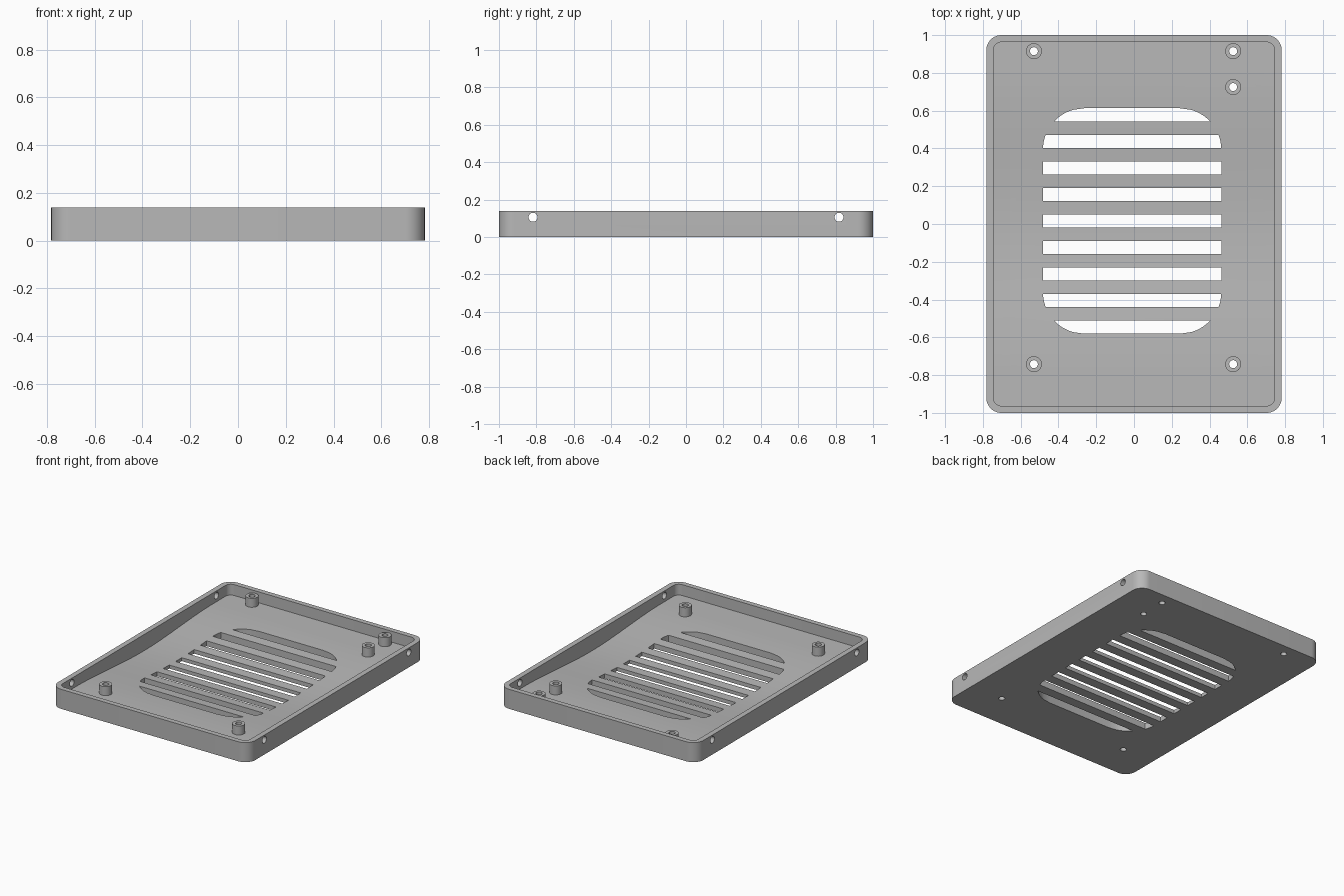
import bpy, bmesh
from math import pi, cos, sin, sqrt

if "Cube" in bpy.data.objects:
    bpy.data.objects.remove(bpy.data.objects["Cube"], do_unlink=True)

grey = bpy.data.materials.new("plain grey")
grey.use_nodes = True
colour = (0.48, 0.48, 0.48, 1)
grey.diffuse_color = colour
grey.node_tree.nodes["Principled BSDF"].inputs["Base Color"].default_value = colour

HEIGHT = 0.14
FLOOR, DISH_FLOOR, DISH_HALF = 0.062, 0.024, 0.8


def extrude(name, points, vec):
    """Solid made by sweeping a closed outline along a vector."""
    bm = bmesh.new()
    face = bm.faces.new([bm.verts.new(p) for p in points])
    swept = bmesh.ops.extrude_face_region(bm, geom=[face])
    verts = [v for v in swept["geom"] if isinstance(v, bmesh.types.BMVert)]
    bmesh.ops.translate(bm, verts=verts, vec=vec)
    bmesh.ops.recalc_face_normals(bm, faces=bm.faces)
    mesh = bpy.data.meshes.new(name)
    bm.to_mesh(mesh)
    bm.free()
    mesh.materials.append(grey)
    obj = bpy.data.objects.new(name, mesh)
    bpy.context.collection.objects.link(obj)
    return obj


def rounded_box(name, hx, hy, r, z0, z1, steps=10):
    pts = []
    for q, (sx, sy) in enumerate([(1, 1), (-1, 1), (-1, -1), (1, -1)]):
        for i in range(steps + 1):
            a = (q + i / steps) * pi / 2
            pts.append((sx * (hx - r) + r * cos(a), sy * (hy - r) + r * sin(a), z0))
    return extrude(name, pts, (0, 0, z1 - z0))


def rod(name, x, y, r, z0, z1, n=32):
    ring = [(x + r * cos(2 * pi * i / n), y + r * sin(2 * pi * i / n), z0) for i in range(n)]
    return extrude(name, ring, (0, 0, z1 - z0))


def boolean(target, tool, operation):
    mod = target.modifiers.new("cut", "BOOLEAN")
    mod.object, mod.operation, mod.solver = tool, operation, "EXACT"
    bpy.context.view_layer.objects.active = target
    bpy.ops.object.modifier_apply(modifier=mod.name)
    bpy.data.objects.remove(tool, do_unlink=True)


# Pocket whose underside follows the dished floor
profile = [(-0.9, 1.2, -0.1), (-0.9, -1.2, -0.1), (-0.9, -1.2, FLOOR)]
for i in range(41):
    t = i / 20 - 1
    drop = (FLOOR - DISH_FLOOR) * (1 + cos(pi * t)) / 2
    profile.append((-0.9, t * DISH_HALF, FLOOR - drop))
profile.append((-0.9, 1.2, FLOOR))
floor = extrude("floor_shape", profile, (1.8, 0, 0))
pocket = rounded_box("pocket", 0.744, 0.963, 0.042, 0.01, 0.3)
boolean(pocket, floor, "DIFFERENCE")

# Tray body
tray = rounded_box("vented_tray", 0.782, 1.0, 0.08, 0, HEIGHT)
boolean(tray, pocket, "DIFFERENCE")

# Screw posts with through holes
posts = [(-0.53, 0.915), (0.525, 0.915), (0.525, 0.725), (-0.53, -0.742), (0.525, -0.742)]
for x, y in posts:
    boolean(tray, rod("post", x, y, 0.042, 0.015, 0.126), "UNION")
for x, y in posts:
    boolean(tray, rod("post_hole", x, y, 0.021, -0.1, 0.3), "DIFFERENCE")

# Vent slots inside a rounded outline
CX, CY, HX, HY, R = -0.01, 0.016, 0.472, 0.597, 0.22


def half_width(y):
    d = min(max(abs(y - CY) - (HY - R), 0), R)
    return HX - R + sqrt(R * R - d * d)


for k in range(-4, 5):
    mid = CY + k * 0.1405
    ys = [mid - 0.035 + 0.07 * i / 8 for i in range(9)]
    outline = [(CX + half_width(y), y, -0.1) for y in ys]
    outline += [(CX - half_width(y), y, -0.1) for y in reversed(ys)]
    boolean(tray, extrude("slot", outline, (0, 0, 0.3)), "DIFFERENCE")

# Side fixing holes through both long walls
for y in (-0.818, 0.818):
    ring = [(-1, y + 0.024 * cos(pi * i / 16), 0.106 + 0.024 * sin(pi * i / 16)) for i in range(32)]
    # Cut each wall separately so the posts stay whole
    for x in (0, 1.65):
        pts = [(px + x, py, pz) for px, py, pz in ring]
        boolean(tray, extrude("side_hole", pts, (0.35, 0, 0)), "DIFFERENCE")

bpy.ops.object.select_all(action="DESELECT")
tray.select_set(True)
bpy.context.view_layer.objects.active = tray
bpy.ops.object.shade_smooth_by_angle(angle=pi / 6)
